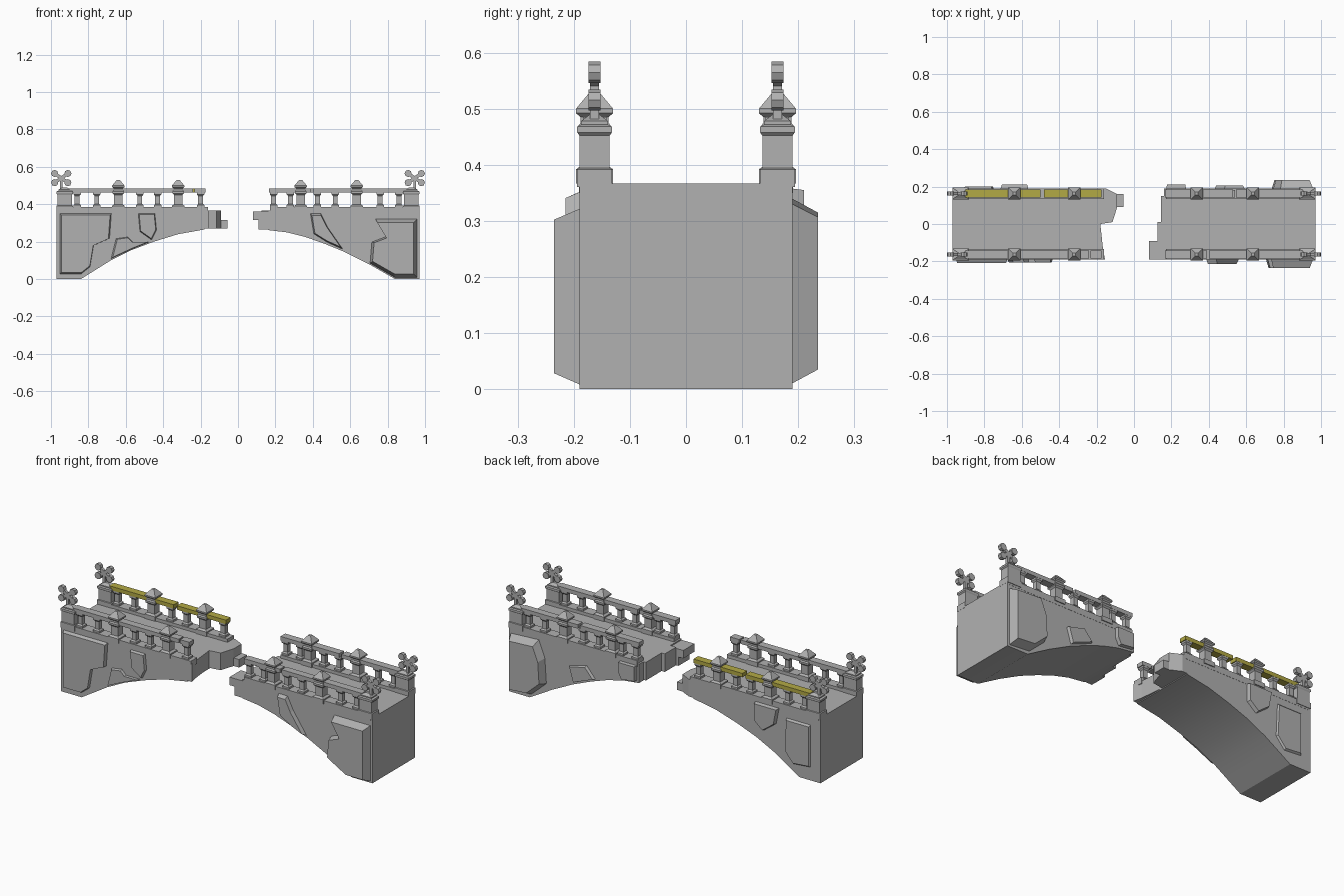
import bpy, bmesh, math
from mathutils import Vector

cube = bpy.data.objects.get("Cube")
if cube:
    bpy.data.objects.remove(cube)


def make_material(name, colour):
    mat = bpy.data.materials.new(name)
    mat.use_nodes = True
    mat.diffuse_color = colour
    mat.node_tree.nodes["Principled BSDF"].inputs["Base Color"].default_value = colour
    return mat


stone = make_material("grey_stone", (0.44, 0.44, 0.44, 1))
yellow = make_material("yellow_paint", (0.45, 0.4, 0.06, 1))

DECK = 0.367        # walking surface
HALF = 0.19         # half width of the bridge
RAIL_Y = 0.163      # centre line of each balustrade
CURB_TOP = 0.385
RAIL_LOW, RAIL_TOP = 0.463, 0.485


def finish(bm, name, mat=stone, smooth=False):
    bmesh.ops.recalc_face_normals(bm, faces=bm.faces[:])
    mesh = bpy.data.meshes.new(name)
    bm.to_mesh(mesh)
    bm.free()
    mesh.materials.append(mat)
    if smooth:
        mesh.shade_smooth()
        mesh.set_sharp_from_angle(angle=math.radians(30))
    obj = bpy.data.objects.new(name, mesh)
    bpy.context.collection.objects.link(obj)
    return obj


def loft(bm, rings):
    """Skin a list of equal-length point rings and cap both ends."""
    rows = [[bm.verts.new(p) for p in ring] for ring in rings]
    n = len(rows[0])
    for low, high in zip(rows, rows[1:]):
        for i in range(n):
            j = (i + 1) % n
            bm.faces.new((low[i], low[j], high[j], high[i]))
    bm.faces.new(rows[0])
    bm.faces.new(rows[-1])


def wall_prism(name, outline, start, end, taper=1.0, smooth=False):
    """Extrude an (x, z) outline along y, optionally shrinking the far face."""
    cx = sum(p[0] for p in outline) / len(outline)
    cz = sum(p[1] for p in outline) / len(outline)
    near = [(x, start, z) for x, z in outline]
    far = [(cx + (x - cx) * taper, end, cz + (z - cz) * taper) for x, z in outline]
    bm = bmesh.new()
    loft(bm, [near, far])
    return finish(bm, name, smooth=smooth)


def slab(name, side, depth, taper, outline):
    """Stone chunk standing proud of one flank; side is -1 front, 1 back."""
    return wall_prism(name, outline, side * (HALF - 0.02), side * (HALF + depth), taper)


def plan_prism(name, outline, low, high, mat=stone):
    """Extrude an (x, y) outline upward."""
    bm = bmesh.new()
    loft(bm, [[(x, y, z) for x, y in outline] for z in (low, high)])
    return finish(bm, name, mat)


def box(name, x0, x1, y0, y1, z0, z1, mat=stone):
    return plan_prism(name, [(x0, y0), (x1, y0), (x1, y1), (x0, y1)], z0, z1, mat)


def column(name, x, y, profile, stretch=1.0):
    """Square column from (half width, height) steps."""
    corners = [(-1, -1), (1, -1), (1, 1), (-1, 1)]
    bm = bmesh.new()
    loft(bm, [[(x + a * r * stretch, y + b * r, z) for a, b in corners]
              for r, z in profile])
    return finish(bm, name)


def finial(name, x, y):
    """Flat four-lobed cross on a short stem."""
    bm = bmesh.new()
    centre = Vector((x, 0, 0.54))

    def plate(points, thick):
        loft(bm, [[(p.x, y + s * thick, p.z) for p in points] for s in (-1, 1)])

    def bar(direction, length, width):
        side = Vector((-direction.z, 0, direction.x)) * width
        tip = centre + direction * length
        plate([centre - side, tip - side, tip + side, centre + side], 0.008)

    for angle in (35, 145, 215, 325):
        a = math.radians(angle)
        d = Vector((math.cos(a), 0, math.sin(a)))
        bar(d, 0.045, 0.009)
        tip = centre + d * 0.043
        plate([tip + Vector((math.cos(k * math.pi / 4), 0, math.sin(k * math.pi / 4))) * 0.019
               for k in range(8)], 0.011)
    bar(Vector((0, 0, -1)), 0.07, 0.008)
    return finish(bm, name)


# Arched bodies, one for each half
left_arch = [(-0.97, 0), (-0.84, 0), (-0.76, 0.05), (-0.68, 0.1), (-0.57, 0.155),
             (-0.45, 0.2), (-0.32, 0.24), (-0.18, 0.265), (-0.18, DECK), (-0.97, DECK)]
right_arch = [(0.97, 0), (0.84, 0), (0.7, 0.08), (0.57, 0.145), (0.46, 0.19),
              (0.36, 0.225), (0.26, 0.25), (0.16, 0.262), (0.16, DECK), (0.97, DECK)]
wall_prism("left_arch_body", left_arch, -HALF, HALF, smooth=True)
wall_prism("right_arch_body", right_arch, -HALF, HALF, smooth=True)

# Broken ends
plan_prism("left_broken_end",
           [(-0.2, -HALF), (-0.155, -HALF), (-0.165, -0.14), (-0.18, 0), (-0.115, 0.01),
            (-0.09, 0.09), (-0.09, 0.16), (-0.15, HALF), (-0.2, HALF)], 0.27, DECK)
box("left_end_stone", -0.12, -0.056, 0.09, 0.16, 0.27, 0.315)
box("right_end_front_stone", 0.08, 0.17, -HALF, -0.09, 0.315, 0.36)
box("right_end_front_base", 0.11, 0.17, -HALF, -0.09, 0.265, 0.315)
box("right_end_middle", 0.125, 0.17, -0.09, 0.01, 0.265, DECK)
box("right_end_back", 0.145, 0.17, 0.01, 0.15, 0.265, DECK)

# Stone chunks on the flanks
slab("left_front_panel", -1, 0.018, 0.9,
     [(-0.96, 0.02), (-0.84, 0.02), (-0.79, 0.06), (-0.77, 0.18), (-0.68, 0.22),
      (-0.67, 0.36), (-0.96, 0.36)])
slab("left_front_low_stone", -1, 0.015, 0.8,
     [(-0.69, 0.1), (-0.56, 0.16), (-0.46, 0.2), (-0.56, 0.2), (-0.59, 0.23), (-0.66, 0.22)])
slab("left_front_upper_stone", -1, 0.015, 0.8,
     [(-0.54, 0.36), (-0.44, 0.36), (-0.43, 0.26), (-0.46, 0.2), (-0.53, 0.25)])
slab("right_front_upper_stone", -1, 0.025, 0.8,
     [(0.38, 0.36), (0.44, 0.36), (0.48, 0.28), (0.57, 0.15), (0.48, 0.19), (0.4, 0.24)])
slab("right_front_corner_stone", -1, 0.045, 0.83,
     [(0.7, 0.08), (0.84, 0), (0.965, 0), (0.965, 0.33), (0.73, 0.33), (0.79, 0.23),
      (0.71, 0.2)])
slab("right_back_corner_stone", 1, 0.045, 0.8,
     [(0.73, 0.1), (0.83, 0.01), (0.965, 0), (0.965, 0.34), (0.78, 0.35), (0.74, 0.25)])
slab("right_back_end_stone", 1, 0.02, 0.9,
     [(0.17, 0.27), (0.26, 0.26), (0.28, 0.3), (0.28, 0.36), (0.17, 0.36)])
slab("right_back_low_stone", 1, 0.015, 0.8,
     [(0.42, 0.21), (0.57, 0.15), (0.6, 0.25), (0.48, 0.28)])
slab("left_back_upper_stone", 1, 0.02, 0.85,
     [(-0.72, 0.36), (-0.56, 0.36), (-0.56, 0.25), (-0.62, 0.2), (-0.7, 0.26)])
slab("left_back_panel", 1, 0.01, 0.82,
     [(-0.92, 0.06), (-0.8, 0.05), (-0.74, 0.12), (-0.75, 0.33), (-0.92, 0.33)])

# Balustrades
BALUSTER = [(0.02, CURB_TOP), (0.02, 0.395), (0.013, 0.402), (0.013, 0.445),
            (0.02, 0.453), (0.02, RAIL_LOW)]
PIER = [(0.033, DECK), (0.033, 0.392), (0.022, 0.4), (0.022, 0.45), (0.03, 0.458),
        (0.03, 0.468), (0.025, 0.475), (0.025, 0.485), (0.033, 0.492), (0.033, 0.5),
        (0.008, 0.53)]
END_POST = [(0.031, 0.36), (0.031, 0.392), (0.027, 0.394), (0.027, 0.452),
            (0.031, 0.458), (0.031, 0.468), (0.024, 0.472), (0.024, 0.478), (0.008, 0.49)]
halves = {
    "left": dict(sign=-1, small=(-0.86, -0.755, -0.525, -0.43, -0.2), piers=(-0.64, -0.32),
                 curb=(-0.96, -0.16)),
    "right": dict(sign=1, small=(0.19, 0.28, 0.425, 0.52, 0.76, 0.86), piers=(0.335, 0.635),
                  curb=(0.17, 0.96)),
}
rails = {
    "left_front": [(-0.9, -0.24), (-0.232, -0.175)],
    "left_back": [(-0.9, -0.5), (-0.48, -0.175)],
    "right_front": [(0.165, 0.39), (0.4, 0.9)],
    "right_back": [(0.165, 0.53), (0.545, 0.9)],
}
for half, spec in halves.items():
    for place, side in (("front", -1), ("back", 1)):
        tag, y = f"{half}_{place}", side * RAIL_Y
        box(tag + "_curb", *spec["curb"], y - 0.028, y + 0.028, 0.35, CURB_TOP)
        for x in spec["small"]:
            column(tag + "_baluster", x, y, BALUSTER)
        for x in spec["piers"]:
            column(tag + "_pier", x, y, PIER)
        column(tag + "_end_post", spec["sign"] * 0.926, y, END_POST, 1.45)
        finial(tag + "_finial", spec["sign"] * 0.945, y)
        paint = yellow if tag == "left_back" else stone
        for x0, x1 in rails[tag]:
            box(tag + "_handrail", x0, x1, y - 0.021, y + 0.021, RAIL_LOW, RAIL_TOP, paint)
